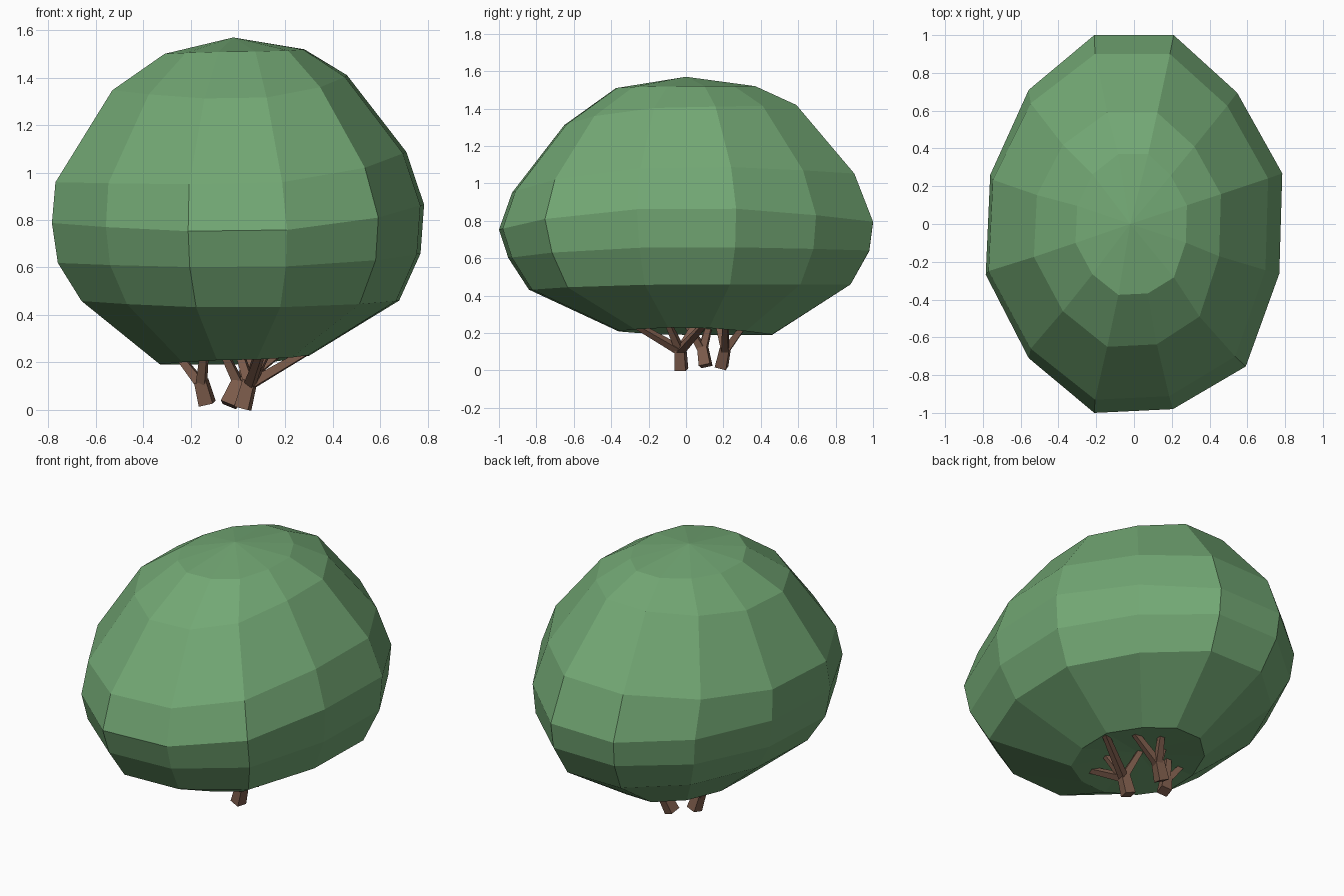
import bpy
import bmesh
from math import sin, cos, radians
from mathutils import Vector

cube = bpy.data.objects.get("Cube")
if cube:
    bpy.data.objects.remove(cube, do_unlink=True)


def make_material(name, colour):
    mat = bpy.data.materials.new(name)
    mat.use_nodes = True
    mat.diffuse_color = (*colour, 1)
    mat.node_tree.nodes["Principled BSDF"].inputs["Base Color"].default_value = (*colour, 1)
    return mat


leaf = make_material("leaf green", (0.17, 0.39, 0.175))
bark = make_material("bark brown", (0.2, 0.105, 0.07))


def finish(bm, name, mat):
    bmesh.ops.recalc_face_normals(bm, faces=bm.faces)
    mesh = bpy.data.meshes.new(name)
    bm.to_mesh(mesh)
    bm.free()
    mesh.materials.append(mat)
    obj = bpy.data.objects.new(name, mesh)
    bpy.context.collection.objects.link(obj)
    return obj


# Crown: rings given as reach and height towards -x, +x, -y, +y
RINGS = [
    ((0.31, 0.28, 0.375, 0.37), (1.5, 1.52, 1.51, 1.52)),
    ((0.53, 0.46, 0.65, 0.59), (1.35, 1.41, 1.31, 1.42)),
    ((0.77, 0.71, 0.93, 0.9), (0.96, 1.09, 0.95, 1.05)),
    ((0.785, 0.785, 1.0, 1.0), (0.79, 0.87, 0.75, 0.79)),
    ((0.76, 0.77, 0.95, 0.98), (0.62, 0.66, 0.6, 0.64)),
    ((0.66, 0.68, 0.84, 0.88), (0.46, 0.46, 0.43, 0.46)),
    ((0.33, 0.3, 0.36, 0.46), (0.19, 0.23, 0.21, 0.19)),
]
# Slight unevenness of the twelve segments
BULGE = [1, 0.95, 1, 1, 0.97, 0.97, 1, 0.97, 1, 0.98, 1.03, 0.98]


def make_crown():
    bm = bmesh.new()
    rings = []
    for reach, height in RINGS:
        ring = []
        for i, bulge in enumerate(BULGE):
            a = radians(15 + 30 * i)
            c, s = cos(a), sin(a)
            ix, iy = int(c > 0), 2 + int(s > 0)
            k = bulge / cos(radians(15))
            z = height[ix] * c * c + height[iy] * s * s
            ring.append(bm.verts.new((reach[ix] * c * k, reach[iy] * s * k, z)))
        rings.append(ring)
    top = bm.verts.new((-0.02, 0, 1.57))
    bottom = bm.verts.new((0, 0.04, 0.25))
    n = len(BULGE)
    for i in range(n):
        j = (i + 1) % n
        bm.faces.new((top, rings[0][i], rings[0][j]))
        bm.faces.new((bottom, rings[-1][j], rings[-1][i]))
        for a, b in zip(rings, rings[1:]):
            bm.faces.new((a[i], b[i], b[j], a[j]))
    return finish(bm, "leaf_crown", leaf)


def add_limb(bm, start, end, r1, r2):
    """Tapered square limb between two points."""
    start, end = Vector(start), Vector(end)
    axis = end - start
    side = axis.cross((0.25, 1, 0)).normalized()
    other = axis.cross(side).normalized()
    loops = []
    for p, r in ((start, r1), (end, r2)):
        loops.append([bm.verts.new(p + r * (u * side + v * other))
                      for u, v in ((1, 1), (-1, 1), (-1, -1), (1, -1))])
    a, b = loops
    for i in range(4):
        j = (i + 1) % 4
        bm.faces.new((a[i], a[j], b[j], b[i]))
    bm.faces.new(a[::-1])
    bm.faces.new(b)


# Stems: base, fork and the tips of the branches
STEMS = {
    "front_stem": ((0.02, -0.025, 0.005), (0.05, -0.03, 0.12),
                   [(0.3, 0.1, 0.25), (0.1, -0.28, 0.25), (0.13, -0.1, 0.26), (0.0, 0.06, 0.26)]),
    "right_stem": ((-0.13, 0.105, 0.025), (-0.155, 0.09, 0.12),
                   [(-0.26, 0.12, 0.24), (-0.14, 0.0, 0.26), (-0.14, 0.13, 0.26)]),
    "back_stem": ((-0.04, 0.19, 0.02), (0.005, 0.21, 0.12),
                  [(-0.07, 0.17, 0.26), (0.06, 0.31, 0.24), (0.2, 0.21, 0.26)]),
}

make_crown()
for name, (base, fork, tips) in STEMS.items():
    bm = bmesh.new()
    add_limb(bm, base, fork, 0.031, 0.026)
    for tip in tips:
        add_limb(bm, Vector(fork) - Vector((0, 0, 0.015)), tip, 0.02, 0.014)
    finish(bm, name, bark)
